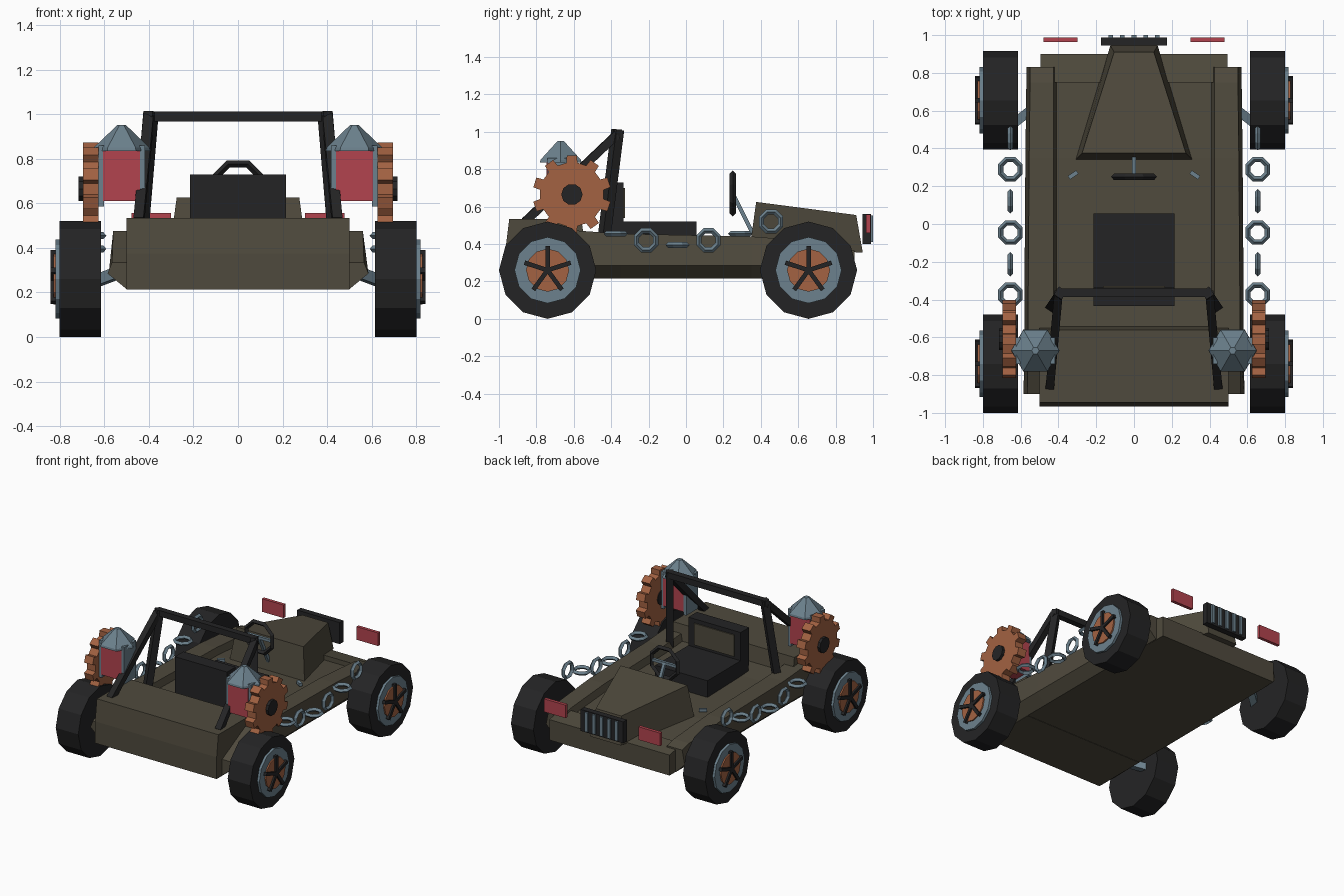
import bpy, bmesh, math
from mathutils import Vector, Matrix

if "Cube" in bpy.data.objects:
    bpy.data.objects.remove(bpy.data.objects["Cube"])


def mat(name, r, g, b):
    m = bpy.data.materials.new(name)
    lin = [((c / 255 + 0.055) / 1.055) ** 2.4 for c in (r, g, b)]
    m.diffuse_color = (*lin, 1)
    m.use_nodes = True
    m.node_tree.nodes["Principled BSDF"].inputs["Base Color"].default_value = m.diffuse_color
    return m


OLIVE = mat("olive_paint", 79, 74, 61)
BLACK = mat("black_rubber", 36, 36, 37)
STEEL = mat("blue_steel", 108, 129, 141)
RUST = mat("rust_copper", 163, 98, 66)
RED = mat("red_glass", 178, 68, 78)


def finish(name, bm, material):
    bmesh.ops.recalc_face_normals(bm, faces=bm.faces)
    me = bpy.data.meshes.new(name)
    bm.to_mesh(me)
    bm.free()
    me.materials.append(material)
    ob = bpy.data.objects.new(name, me)
    bpy.context.collection.objects.link(ob)
    return ob


def loft(name, rings, material):
    """Closed solid through a list of equal-length point rings."""
    bm = bmesh.new()
    vs = [[bm.verts.new(p) for p in ring] for ring in rings]
    n = len(rings[0])
    for a, b in zip(vs, vs[1:]):
        for i in range(n):
            j = (i + 1) % n
            bm.faces.new((a[i], a[j], b[j], b[i]))
    bm.faces.new(vs[0])
    bm.faces.new(vs[-1])
    return finish(name, bm, material)


def box(name, x, y, z, material):
    ring = [(x[0], y[0]), (x[1], y[0]), (x[1], y[1]), (x[0], y[1])]
    return loft(name, [[(a, b, h) for a, b in ring] for h in z], material)


def extrude_x(name, profile, x0, x1, material):
    return loft(name, [[(x, y, z) for y, z in profile] for x in (x0, x1)], material)


def disc(r, n, cy, cz, start=0):
    return [(cy + r * math.cos(start + math.tau * i / n),
             cz + r * math.sin(start + math.tau * i / n)) for i in range(n)]


def bar(name, a, b, w, material):
    """Square tube between two points."""
    a, b = Vector(a), Vector(b)
    d = (b - a).normalized()
    side = d.cross(Vector((0, 0, 1)))
    side = side.normalized() if side.length > 0.01 else Vector((1, 0, 0))
    up = side.cross(d)
    offs = [(side * s + up * t) * w / 2 for s, t in ((1, 1), (-1, 1), (-1, -1), (1, -1))]
    return loft(name, [[p + o for o in offs] for p in (a, b)], material)


def ring(name, centre, major, minor, rot, material, n=8, m=4):
    """Low-poly torus."""
    bm = bmesh.new()
    M = Matrix.Translation(centre) @ rot
    g = []
    for i in range(n):
        a = math.tau * (i + 0.5) / n
        g.append([])
        for j in range(m):
            b = math.tau * j / m
            r = major + minor * math.cos(b)
            g[-1].append(bm.verts.new(M @ Vector((r * math.cos(a), r * math.sin(a), minor * math.sin(b)))))
    for i in range(n):
        for j in range(m):
            k, l = (i + 1) % n, (j + 1) % m
            bm.faces.new((g[i][j], g[k][j], g[k][l], g[i][l]))
    return finish(name, bm, material)


# Tub with side rails and a recessed cockpit floor
stations = [(-0.90, 0.585, 0.335), (-0.63, 0.58, 0.475), (-0.35, 0.58, 0.455),
            (0.35, 0.575, 0.44), (0.75, 0.57, 0.41), (0.83, 0.57, 0.39)]
rings = []
for y, w, top in stations:
    half = [(0.5, 0.215), (w, 0.285), (w - 0.02, top), (0.425, top), (0.41, top - 0.05)]
    rings.append([(x, y, z) for x, z in half] + [(-x, y, z) for x, z in reversed(half)])
loft("body_tub", rings, OLIVE)

# Rear deck and nose
extrude_x("rear_deck", [(-0.965, 0.213), (-0.965, 0.375), (-0.945, 0.535), (-0.56, 0.535),
                        (-0.54, 0.40), (-0.54, 0.213)], -0.5, 0.5, OLIVE)
extrude_x("nose", [(0.75, 0.213), (0.9, 0.213), (0.9, 0.365), (0.75, 0.395)], -0.495, 0.495, OLIVE)

# Tapered hood
loft("hood", [[(-0.31, 0.34, 0.37), (0.31, 0.34, 0.37), (0.125, 0.945, 0.355), (-0.125, 0.945, 0.355)],
              [(-0.275, 0.375, 0.625), (0.275, 0.375, 0.625), (0.105, 0.91, 0.555), (-0.105, 0.91, 0.555)]], OLIVE)

# Grille
box("grille", (-0.175, 0.175), (0.945, 0.988), (0.40, 0.56), BLACK)
for i in range(5):
    x = (i - 2) * 0.062
    box("grille_bar", (x - 0.012, x + 0.012), (0.98, 1.0), (0.41, 0.553), STEEL)

# Seat
box("seat_cushion", (-0.215, 0.215), (-0.43, 0.055), (0.39, 0.52), BLACK)
box("seat_back", (-0.215, 0.215), (-0.435, -0.335), (0.45, 0.73), BLACK)
box("seat_panel", (-0.165, 0.165), (-0.336, -0.327), (0.54, 0.70), OLIVE)

# Steering wheel and column
ring("steering_wheel", (0, 0.25, 0.67), 0.115, 0.017, Matrix.Rotation(math.pi / 2, 4, 'X'), BLACK)
bar("steering_column", (0, 0.25, 0.67), (0, 0.36, 0.45), 0.022, STEEL)
bar("steering_spoke", (-0.105, 0.25, 0.67), (0.105, 0.25, 0.67), 0.02, STEEL)

# Roll bar crosspiece
bar("roll_bar_top", (-0.41, -0.365, 0.99), (0.41, -0.365, 0.99), 0.045, BLACK)

for s in (-1, 1):
    # Roll bar leg and rear brace
    bar("roll_bar_leg", (s * 0.39, -0.365, 1.01), (s * 0.44, -0.44, 0.42), 0.05, BLACK)
    bar("roll_bar_brace", (s * 0.40, -0.37, 0.985), (s * 0.445, -0.86, 0.52), 0.045, BLACK)

    # Front lamp and floor pedal
    box("front_lamp", (s * 0.30, s * 0.478), (0.963, 0.987), (0.46, 0.557), RED)
    bar("floor_pedal", (s * 0.30, 0.275, 0.41), (s * 0.345, 0.245, 0.41), 0.022, STEEL)

    # Wheels
    for cy, label in ((-0.74, "rear"), (0.655, "front")):
        extrude_x(label + "_tire", disc(0.26, 12, cy, 0.26), s * 0.615, s * 0.80, BLACK)
        extrude_x(label + "_rim", disc(0.177, 12, cy, 0.26), s * 0.79, s * 0.818, STEEL)
        extrude_x(label + "_hub_disc", disc(0.115, 12, cy, 0.26), s * 0.81, s * 0.828, RUST)
        for k in range(5):
            a = math.pi / 2 + k * math.tau / 5
            bar(label + "_spoke", (s * 0.829, cy, 0.26),
                (s * 0.829, cy + 0.13 * math.cos(a), 0.26 + 0.13 * math.sin(a)), 0.024, BLACK)
        d = 0.125 if cy < 0 else -0.125
        bar(label + "_suspension_arm", (s * 0.48, cy, 0.31), (s * 0.64, cy + d, 0.25), 0.05, STEEL)

    # Cog with ten teeth
    cy, cz = -0.61, 0.665
    prof = []
    for k in range(10):
        for da, r in ((-0.17, 0.172), (-0.13, 0.21), (0.13, 0.21), (0.17, 0.172)):
            a = math.pi / 2 + k * math.tau / 10 + da
            prof.append((cy + r * math.cos(a), cz + r * math.sin(a)))
    extrude_x("cog", prof, s * 0.625, s * 0.695, RUST)
    extrude_x("cog_hub", disc(0.057, 10, cy, cz), s * 0.62, s * 0.715, BLACK)

    # Lantern: glass, side plates, hexagonal roof
    lx, ly = s * 0.522, -0.67
    box("lantern_glass", (lx - 0.083, lx + 0.083), (ly - 0.075, ly + 0.075), (0.61, 0.84), RED)
    for t in (-1, 1):
        box("lantern_plate", (lx + t * 0.08, lx + t * 0.104), (ly - 0.07, ly + 0.07), (0.585, 0.86), STEEL)
    loft("lantern_roof", [[(x, y, z) for x, y in disc(r, 6, lx, ly)]
                          for r, z in ((0.128, 0.835), (0.125, 0.85), (0.02, 0.95))], STEEL)

    # Chain of alternating links
    links = [(0.455, 0.52), (0.29, 0.455), (0.12, 0.42), (-0.045, 0.395), (-0.213, 0.42), (-0.375, 0.455)]
    for i, (y, z) in enumerate(links):
        rot = Matrix.Rotation(math.pi / 2, 4, 'Y') if i % 2 == 0 else Matrix()
        ring("chain_link", (s * 0.655, y, z), 0.055, 0.015, rot, STEEL)
